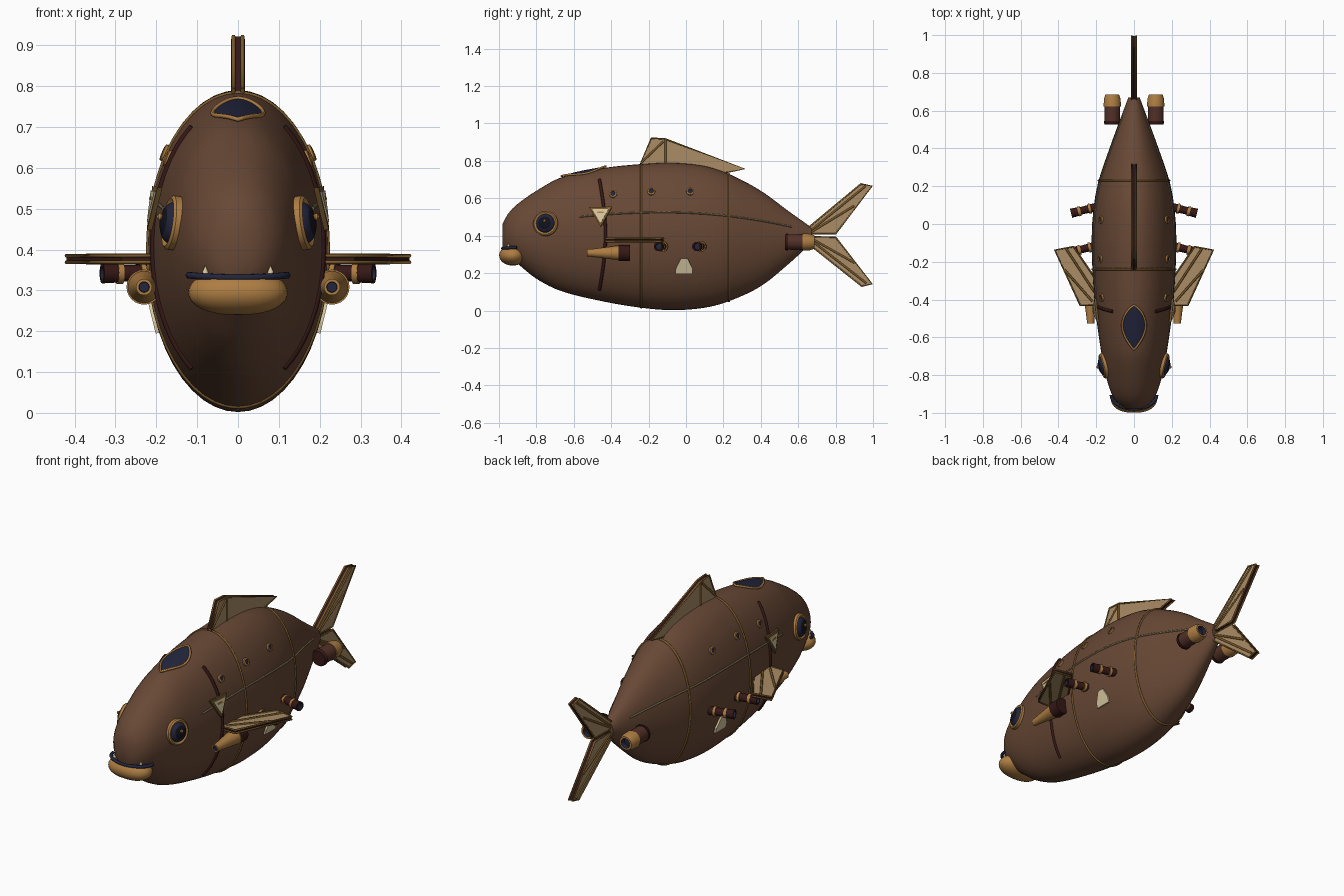
import bpy, bmesh, math
from mathutils import Vector, Matrix

if "Cube" in bpy.data.objects:
    bpy.data.objects.remove(bpy.data.objects["Cube"])

def mat(name, r, g, b):
    m = bpy.data.materials.new(name)
    m.diffuse_color = (r, g, b, 1)
    m.use_nodes = True
    m.node_tree.nodes["Principled BSDF"].inputs["Base Color"].default_value = m.diffuse_color
    return m

BROWN = mat("hull brown", .138, .065, .036)
GOLD = mat("brass", .42, .205, .055)
OLD = mat("dark brass", .19, .10, .024)
TAN = mat("fin tan", .40, .265, .13)
MAROON = mat("dark maroon", .036, .009, .008)
NAVY = mat("navy glass", .016, .018, .045)
BLACK = mat("pupil black", .006, .006, .012)
BONE = mat("bone", .68, .57, .35)
LINE = mat("rope grey", .20, .155, .08)

# Hull stations: y, bottom z, top z, half width
ST = [(-.98, .33, .465, .04), (-.95, .29, .52, .085), (-.9, .25, .57, .118), (-.8, .17, .64, .15),
      (-.67, .105, .71, .175), (-.45, .05, .76, .205), (-.24, .015, .783, .22), (-.07, .002, .79, .224),
      (.1, .015, .773, .212), (.23, .05, .73, .187), (.4, .13, .64, .13), (.55, .25, .53, .075),
      (.67, .36, .445, .03)]

def section(y):
    """Smoothly interpolated centre z, half height, half width of the hull."""
    y = min(max(y, ST[0][0]), ST[-1][0])
    i = max(k for k in range(len(ST) - 1) if ST[k][0] <= y)
    a, b = ST[i], ST[i + 1]
    p, n = ST[max(i - 1, 0)], ST[min(i + 2, len(ST) - 1)]
    h = b[0] - a[0]
    t = (y - a[0]) / h
    v = []
    for k in (1, 2, 3):
        m0, m1 = h * (b[k] - p[k]) / (b[0] - p[0]), h * (n[k] - a[k]) / (n[0] - a[0])
        v.append((2*t**3 - 3*t*t + 1) * a[k] + (t**3 - 2*t*t + t) * m0 + (3*t*t - 2*t**3) * b[k] + (t**3 - t*t) * m1)
    return (v[0] + v[1]) / 2, (v[1] - v[0]) / 2, v[2]

def side(s, y, z):
    c, h, w = section(y)
    return Vector((s * w * math.sqrt(max(0, 1 - ((z - c) / h) ** 2)), y, z))

def top(x, y, lift=0):
    c, h, w = section(y)
    return Vector((x, y, c + h * math.sqrt(max(0, 1 - (x / w) ** 2)) + lift))

def normal(s, y, z):
    e = .01
    p = side(s, y, z)
    a = side(s, y + e, z) - side(s, y - e, z)
    b = side(s, y, z + e) - side(s, y, z - e)
    n = a.cross(b).normalized()
    return p, n if n.x * s > 0 else -n

def finish(bm, name, mats, smooth=35):
    bmesh.ops.remove_doubles(bm, verts=bm.verts, dist=1e-5)
    bmesh.ops.recalc_face_normals(bm, faces=bm.faces)
    me = bpy.data.meshes.new(name)
    bm.to_mesh(me)
    bm.free()
    for m in mats:
        me.materials.append(m)
    if smooth:
        me.shade_smooth()
        me.set_sharp_from_angle(angle=math.radians(smooth))
    ob = bpy.data.objects.new(name, me)
    bpy.context.collection.objects.link(ob)
    return ob

def loft(bm, rings, mats=None):
    for k in range(len(rings) - 1):
        n = len(rings[k])
        for i in range(n):
            f = bm.faces.new((rings[k][i], rings[k][(i + 1) % n], rings[k + 1][(i + 1) % n], rings[k + 1][i]))
            f.material_index = mats[k] if mats else 0

def lathe(name, prof, idx, mats, loc, d, n=24):
    """Revolve (radius, height) points around direction d; idx = material per step."""
    bm = bmesh.new()
    q = Vector((0, 0, 1)).rotation_difference(Vector(d).normalized())
    loft(bm, [[bm.verts.new(Vector(loc) + q @ Vector((max(r, 1e-4) * math.cos(i * math.tau / n),
         max(r, 1e-4) * math.sin(i * math.tau / n), h))) for i in range(n)] for r, h in prof], idx)
    return finish(bm, name, mats)

def tube(name, pts, r, m, cyclic=False):
    cu = bpy.data.curves.new(name, 'CURVE')
    cu.dimensions = '3D'
    cu.bevel_depth, cu.bevel_resolution, cu.use_fill_caps = r, 1, True
    sp = cu.splines.new('POLY')
    sp.points.add(len(pts) - 1)
    for p, v in zip(sp.points, pts):
        p.co = (*v, 1)
    sp.use_cyclic_u = cyclic
    cu.materials.append(m)
    ob = bpy.data.objects.new(name, cu)
    bpy.context.collection.objects.link(ob)
    return ob

def slab(name, pts, off, mats):
    """Polygon thickened by +-off; broad faces get mats[0], rim mats[1]."""
    bm = bmesh.new()
    a, b = ([bm.verts.new(Vector(p) + o) for p in pts] for o in (off, -off))
    loft(bm, [a, b], [1])
    bm.faces.new(a)
    bm.faces.new(b)
    return finish(bm, name, mats, 0)

def fin(name, pts, off, ribs):
    slab(name, pts, off, [TAN, MAROON])
    for k in (1, -1):
        tube(name + "_edge", [Vector(p) + off * k for p in pts], .005, OLD, True)
        for a, b in ribs:
            tube(name + "_rib", [Vector(a) + off * k, Vector(b) + off * k], .006, OLD)

# Hull
bm = bmesh.new()
rings = []
for k in range(67):
    y = -.98 + 1.65 * k / 66
    c, h, w = section(y)
    rings.append([bm.verts.new((w * math.cos(i * math.tau / 48), y, c + h * math.sin(i * math.tau / 48))) for i in range(48)])
loft(bm, rings)
bm.faces.new(rings[0])
bm.faces.new(rings[-1])
finish(bm, "hull", [BROWN], 40)

# Hull bands
for y in (-.24, .23):
    c, h, w = section(y)
    tube("hull_band", [(w * math.cos(i * math.tau / 64), y, c + h * math.sin(i * math.tau / 64)) for i in range(64)], .006, OLD, True)

# Top window with rim
bm = bmesh.new()
N, M = 20, 8
half = lambda t: .062 * math.sin(math.pi * t ** 1.15) ** .75 if 0 < t < 1 else 0
grid = [[bm.verts.new(top(half(k / N) * (2 * j / M - 1), -.665 + .235 * k / N, .007)) for j in range(M + 1)] for k in range(N + 1)]
for k in range(N):
    for j in range(M):
        bm.faces.new((grid[k][j], grid[k][j + 1], grid[k + 1][j + 1], grid[k + 1][j]))
rim = [r[0].co.copy() for r in grid] + [r[-1].co.copy() for r in grid[-2:0:-1]]
finish(bm, "top_window", [NAVY])
tube("top_window_rim", rim, .006, GOLD, True)

# Lower lip, mouth bar
bm = bmesh.new()
bmesh.ops.create_uvsphere(bm, u_segments=32, v_segments=16, radius=1)
for v in bm.verts:
    x, y, z = v.co
    v.co = (.122 * math.copysign(abs(x) ** .8, x), -.927 + .072 * y, min(.295 + .055 * z, .332))
finish(bm, "lower_lip", [GOLD], 50)
tube("mouth_bar", [(.12 * math.sin(a), -.905 - .075 * math.cos(a), .331 + .006 * math.sin(a) ** 2)
                   for a in [math.pi * (i / 16 - .5) for i in range(17)]], .009, NAVY)

# Dorsal fin and tail fins
X = Vector((.011, 0, 0))
P = lambda *q: [(0, y, z) for y, z in q]
fin("dorsal_fin", P((-.25, .77), (-.185, .922), (-.11, .917), (.315, .757), (.2, .735), (-.1, .775)), X,
    [P((-.24, .79), (-.12, .905)), P((-.11, .915), (-.11, .78))])
fin("upper_tail_fin", P((.65, .41), (.65, .44), (.935, .677), (.995, .665), (.80, .41)), X,
    [P((.67, .43), (.96, .665)), P((.67, .42), (.90, .56))])
fin("lower_tail_fin", P((.65, .395), (.80, .392), (.995, .142), (.94, .13), (.65, .36)), X,
    [P((.67, .375), (.965, .145)), P((.67, .385), (.90, .255))])

for s in (1, -1):
    # Pectoral fin
    Q = lambda *q: [(s * x, y, .377) for x, y in q]
    fin("pectoral_fin", Q((.19, -.31), (.32, -.12), (.42, -.138), (.285, -.43), (.18, -.43)), Vector((0, 0, .008)),
        [Q((.21, -.36), (.36, -.13)), Q((.22, -.41), (.37, -.24))])

    # Eye
    p, n = normal(s, -.75, .465)
    lathe("eye", [(.067, -.025), (.067, .01), (.06, .016), (.05, .01), (.044, .02), (.034, .026), (.018, .032), (0, .034)],
          [0, 0, 0, 1, 1, 2, 2], [GOLD, NAVY, BLACK], p, n, 32)
    lathe("eye_glint", [(0, -.009), (.007, -.005), (.009, 0), (.007, .005), (0, .009)], [0] * 4, [GOLD],
          p + n * .035 + Vector((0, 0, .01)), n, 12)

    # Portholes
    for y, z in ((-.39, .622), (-.185, .635), (.022, .635)):
        p, n = normal(s, y, z)
        lathe("porthole", [(.021, -.01), (.021, .008), (.014, .01), (.013, .005), (0, .006)],
              [0, 0, 0, 1], [GOLD, NAVY], p, n, 16)

    # Gill seam and lateral line
    gill = [(-.465 - .0 + .035 * math.cos(a * 1.5) - .025 * (abs(a) > 1) * (abs(a) - 1), .405 + .295 * a)
            for a in [i / 12 - 1 for i in range(25)]]
    tube("gill_seam", [side(s, y, z) for y, z in gill], .009, MAROON)
    tube("lateral_line", [side(s, y, .525 - .3 * (y + .12) ** 2 * (.55 if y > -.12 else .4))
                          for y in [-.57 + 1.14 * i / 40 for i in range(41)]], .005, LINE)

    # Triangular badge
    p, n = normal(s, -.455, .51)
    u = (Vector((0, 1, 0)) - n * n.y).normalized()
    w = n.cross(u)
    w = w if w.z > 0 else -w
    tri = lambda k, o: [p + n * o + u * a * k + w * b * k for a, b in ((-.062, .042), (.062, .042), (0, -.065))]
    slab("badge_frame", tri(1, .01), n * .006, [OLD, OLD])
    slab("badge_plate", tri(.72, .016), n * .004, [BONE, BONE])
    slab("badge_mark", [p + n * .021 + u * a + w * b for a, b in ((-.02, .008), (.02, .008), (.014, .016), (-.014, .016))],
         n * .002, [GOLD, GOLD])

    # Bone patch
    p, n = normal(s, -.01, .24)
    w = (Vector((0, 0, 1)) - n * n.z).normalized()
    u = Vector((0, 1, 0))
    slab("bone_patch", [p + n * .004 + u * a + w * b for a, b in
         ((-.045, -.045), (.045, -.045), (.045, -.015), (.018, .04), (-.018, .04), (-.045, -.015))], n * .005, [BONE, BONE])

    # Broadside cannons
    for y in (.09, -.115):
        lathe("cannon", [(.022, -.03), (.022, .03), (.027, .03), (.027, .042), (.021, .042), (.020, .085), (.026, .085),
                         (.026, .1), (.023, .1), (.025, .137), (.017, .137), (.016, .125), (0, .125)],
              [0, 1, 1, 1, 0, 1, 1, 1, 0, 0, 2, 2], [MAROON, GOLD, NAVY], (s * .2, y, .342), (s, -.25, 0), 20)

    # Forward gun under the fin
    lathe("forward_gun", [(0, 0), (.043, 0), (.043, .06), (.039, .06), (.02, .21), (.02, .228), (.013, .228), (.012, .215), (0, .215)],
          [0, 0, 1, 1, 1, 1, 2, 2], [MAROON, GOLD, NAVY], (s * .23, -.3, .308), (0, -1, .0), 24)

    # Rear thruster
    lathe("thruster", [(0, 0), (.04, 0), (.045, .008), (.045, .018), (.041, .018), (.042, .095), (.046, .095), (.044, .135),
                       (.036, .158), (.026, .158), (.023, .135), (0, .135)],
          [0, 0, 0, 0, 1, 2, 2, 2, 2, 3, 3], [MAROON, mat("thruster brown", .085, .03, .02) if s > 0 else
          bpy.data.materials["thruster brown"], GOLD, NAVY], (s * .115, .528, .366), (0, 1, 0), 24)

    # Tooth
    lathe("tooth", [(.009, 0), (.007, .012), (0, .028)], [0, 0], [BONE], (s * .08, -.95, .334), (0, 0, 1), 10)
